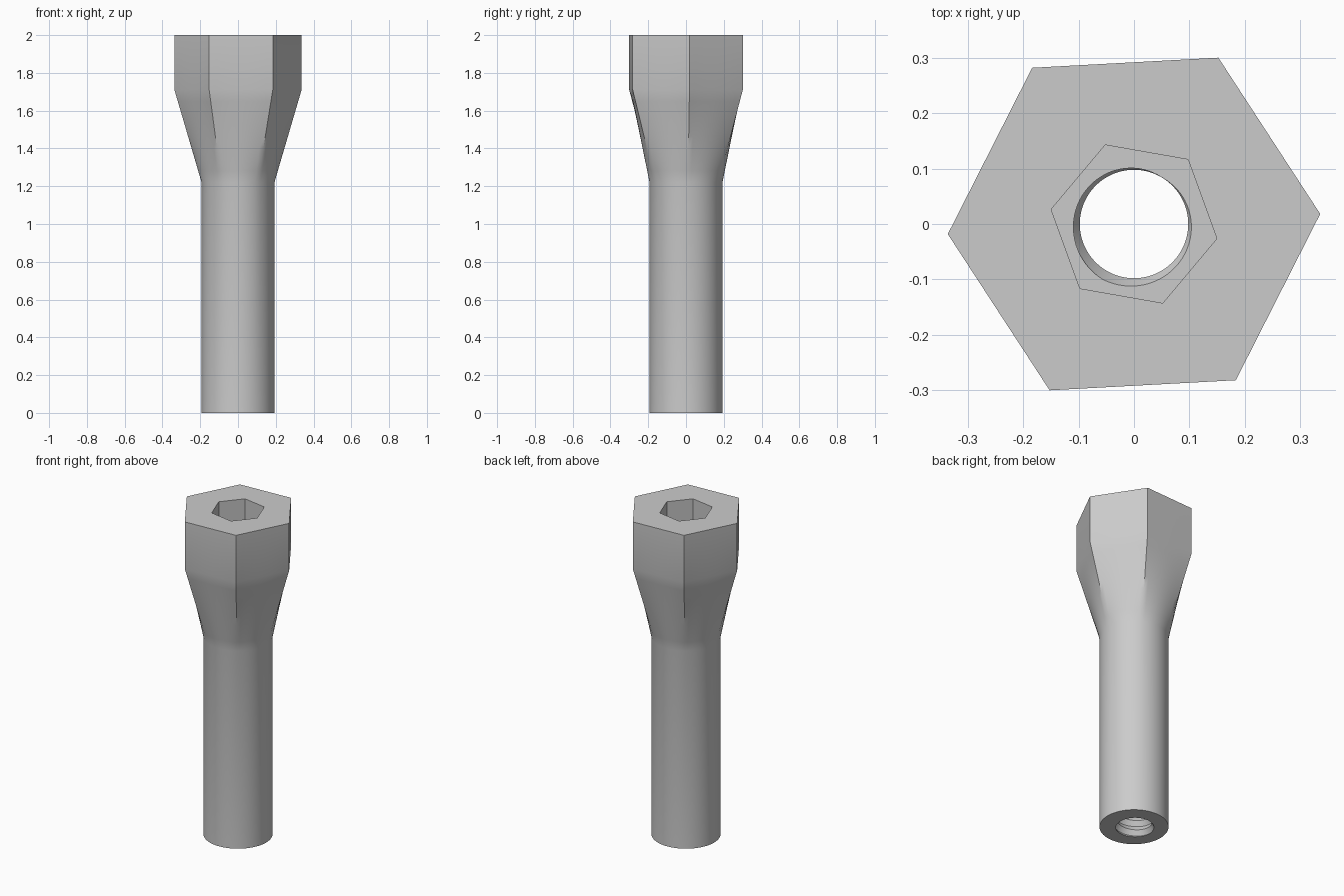
import bpy, bmesh
from math import pi, cos, radians, floor, tau

cube = bpy.data.objects.get("Cube")
if cube:
    bpy.data.objects.remove(cube, do_unlink=True)

STEPS = 72                      # segments around the axis
HEAD_TURN, SOCKET_TURN = radians(3.1), radians(-10)
TOP, SHOULDER, NECK, SOCKET_FLOOR = 2.0, 1.71, 1.22, 1.45
HEAD_R, SHANK_R, SOCKET_R = 0.337, 0.193, 0.152
MINOR_R, MAJOR_R, PITCH = 0.098, 0.115, 0.06

steel = bpy.data.materials.new("plain_grey")
steel.use_nodes = True
grey = (0.6, 0.6, 0.6, 1)
steel.diffuse_color = grey
steel.node_tree.nodes["Principled BSDF"].inputs["Base Color"].default_value = grey


def ring(turn, point):
    """Ring of points; point(a) gives (radius, z) at angle a from the turn."""
    out = []
    for i in range(STEPS + 1):
        a = tau * i / STEPS
        r, z = point(a)
        out.append((r * cos(a + turn), r * cos(a + turn - pi / 2), z))
    return out


def hex_radius(a, corner):
    return corner * cos(pi / 6) / cos(a % (pi / 3) - pi / 6)


def circle(r, z, turn):
    return ring(turn, lambda a: (r, z))


def hexagon(r, z, turn):
    return ring(turn, lambda a: (hex_radius(a, r), z))


def skin(name, rings):
    """Join successive rings with faces, seam and collapsed faces merged."""
    bm = bmesh.new()
    rows = [[bm.verts.new(p) for p in r] for r in rings]
    for low, high in zip(rows, rows[1:]):
        for i in range(STEPS):
            bm.faces.new((high[i], high[i + 1], low[i + 1], low[i]))
    bmesh.ops.remove_doubles(bm, verts=bm.verts, dist=1e-5)
    mesh = bpy.data.meshes.new(name)
    bm.to_mesh(mesh)
    bm.free()
    mesh.materials.append(steel)
    obj = bpy.data.objects.new(name, mesh)
    bpy.context.collection.objects.link(obj)
    bpy.ops.object.select_all(action='DESELECT')
    obj.select_set(True)
    bpy.context.view_layer.objects.active = obj
    bpy.ops.object.shade_smooth_by_angle(angle=radians(30))
    return obj


# Helical thread, trimmed flat at the bottom and at the socket floor
START = SOCKET_FLOOR - PITCH * 26.194


def thread_row(k):
    def point(a):
        z = START + PITCH * (k / 2 + a / tau)
        z = min(max(z, 0), SOCKET_FLOOR)
        t = (z - START) / PITCH - a / tau
        depth = 1 - abs(2 * (t - floor(t)) - 1)
        return MINOR_R + (MAJOR_R - MINOR_R) * depth, z
    return ring(SOCKET_TURN, point)


thread = [thread_row(k) for k in range(56)]
skin("threaded_bore", thread)

# Hexagonal drive recess with its flat floor
skin("hex_socket", [thread[-1],
                    hexagon(SOCKET_R, SOCKET_FLOOR, SOCKET_TURN),
                    hexagon(SOCKET_R, TOP, SOCKET_TURN)])


# Hexagonal head blending into the round shank
def blend(f):
    return ring(HEAD_TURN, lambda a: (
        hex_radius(a, HEAD_R) * (1 - f) + SHANK_R * f,
        SHOULDER + (NECK - SHOULDER) * f))


skin("head_and_shank", [hexagon(SOCKET_R, TOP, SOCKET_TURN),
                        hexagon(HEAD_R, TOP, HEAD_TURN)]
     + [blend(k / 8) for k in range(9)]
     + [circle(SHANK_R, 0, HEAD_TURN), thread[0]])
